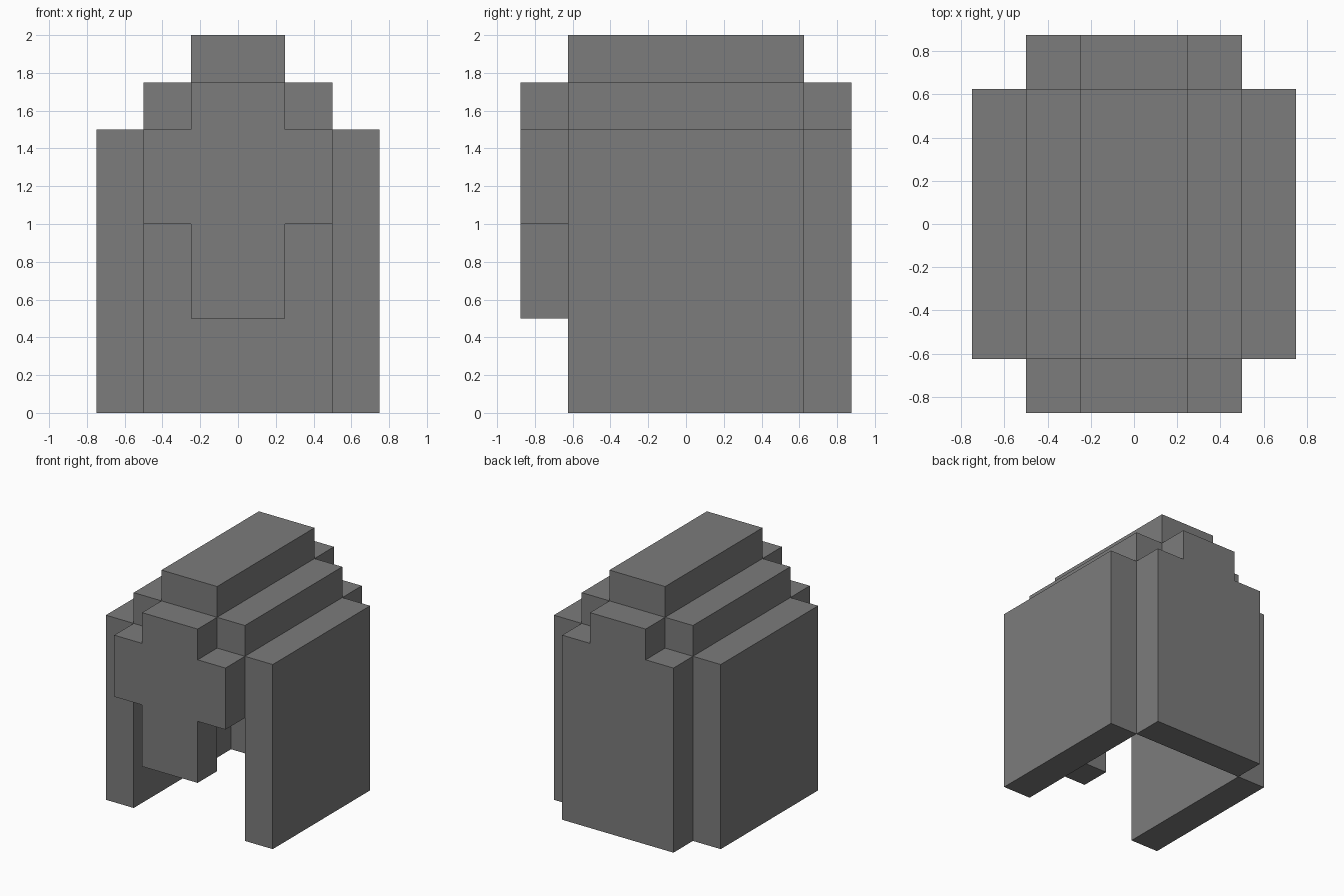
import bpy
import bmesh

if "Cube" in bpy.data.objects:
    bpy.data.objects.remove(bpy.data.objects["Cube"])

grey = bpy.data.materials.new("dark_grey")
grey.diffuse_color = (0.2, 0.2, 0.2, 1.0)
grey.use_nodes = True
grey.node_tree.nodes["Principled BSDF"].inputs["Base Color"].default_value = grey.diffuse_color


def extrude_y(name, profile, y0, y1):
    """Extrude an x/z outline from y0 to y1."""
    bm = bmesh.new()
    face = bm.faces.new([bm.verts.new((x, y0, z)) for x, z in profile])
    ext = bmesh.ops.extrude_face_region(bm, geom=[face])
    verts = [g for g in ext["geom"] if isinstance(g, bmesh.types.BMVert)]
    bmesh.ops.translate(bm, verts=verts, vec=(0, y1 - y0, 0))
    bmesh.ops.recalc_face_normals(bm, faces=bm.faces)
    mesh = bpy.data.meshes.new(name)
    bm.to_mesh(mesh)
    bm.free()
    mesh.materials.append(grey)
    obj = bpy.data.objects.new(name, mesh)
    bpy.context.collection.objects.link(obj)
    return obj


def rect(x0, x1, z0, z1):
    return [(x0, z0), (x1, z0), (x1, z1), (x0, z1)]


def mirrored(half):
    """Complete a right-half outline across x = 0."""
    return half + [(-x, z) for x, z in reversed(half)]


INNER, OUTER = 0.625, 0.875

# Side walls and roof steps, one of each per side
for side, s in (("left", -1), ("right", 1)):
    extrude_y(side + "_wall", rect(s * 0.5, s * 0.75, 0, 1.5), -INNER, INNER)
    extrude_y(side + "_roof_step", rect(s * 0.25, s * 0.5, 1.5, 1.75), -INNER, INNER)

# Top ridge
extrude_y("roof_ridge", rect(-0.25, 0.25, 1.75, 2.0), -INNER, INNER)

# Cross-shaped front plate with nose guard
extrude_y("front_plate", mirrored([(0.25, 0.5), (0.25, 1.0), (0.5, 1.0),
                                   (0.5, 1.5), (0.25, 1.5), (0.25, 1.75)]),
          -OUTER, -INNER)

# Full-height stepped back plate
extrude_y("back_plate", mirrored([(0.5, 0), (0.5, 1.5), (0.25, 1.5), (0.25, 1.75)]),
          INNER, OUTER)
